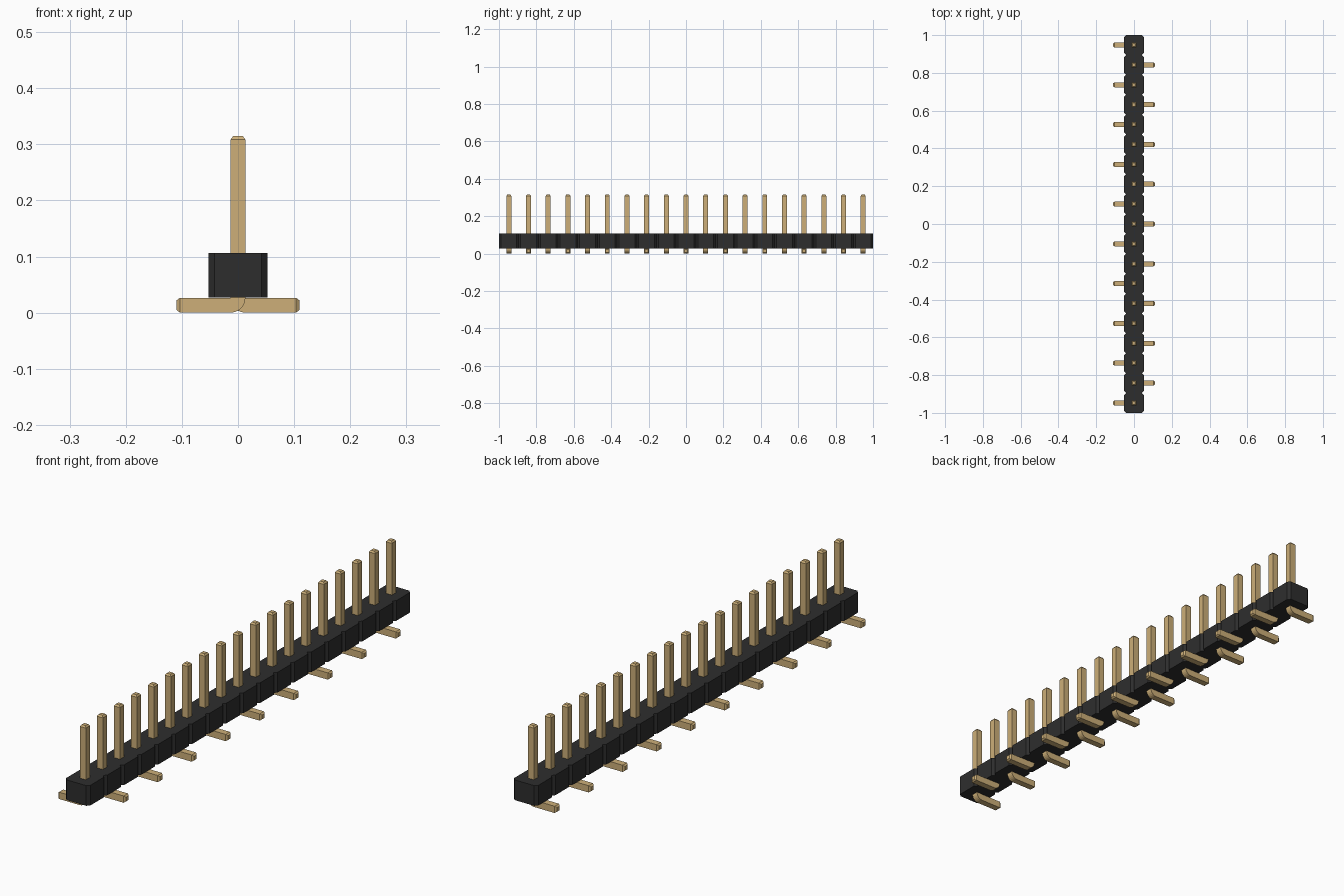
import bpy, bmesh
from math import sin, cos, pi

cube = bpy.data.objects.get("Cube")
if cube:
    bpy.data.objects.remove(cube, do_unlink=True)

COUNT = 19
PITCH = 2 / COUNT
HALF = PITCH / 2      # half width of a housing segment
CHAMFER = 0.0105
W = 0.0265            # pin thickness
TIP = 0.0065          # length of the tapered pin ends
REACH = 0.11          # how far a foot extends sideways
TOP = 0.315


def material(name, color):
    m = bpy.data.materials.new(name)
    m.use_nodes = True
    m.diffuse_color = (*color, 1)
    m.node_tree.nodes["Principled BSDF"].inputs["Base Color"].default_value = (*color, 1)
    return m


def add_object(name, bm, mat):
    bmesh.ops.recalc_face_normals(bm, faces=bm.faces)
    mesh = bpy.data.meshes.new(name)
    bm.to_mesh(mesh)
    bm.free()
    mesh.materials.append(mat)
    obj = bpy.data.objects.new(name, mesh)
    bpy.context.collection.objects.link(obj)
    return obj


black = material("black plastic", (0.027, 0.027, 0.027))
gold = material("gold metal", (0.61, 0.43, 0.19))


# Housing: notched outline extruded upward
def housing():
    inner = HALF - CHAMFER
    side = [(inner, -1)]
    for i in range(COUNT):
        y = -1 + i * PITCH
        side += [(HALF, y + CHAMFER), (HALF, y + PITCH - CHAMFER), (inner, y + PITCH)]
    outline = side + [(-x, y) for x, y in reversed(side)]
    bm = bmesh.new()
    base = bm.faces.new([bm.verts.new((x, y, W + 0.0005)) for x, y in outline])
    top = bmesh.ops.extrude_face_region(bm, geom=[base], use_keep_orig=True)
    verts = [g for g in top["geom"] if isinstance(g, bmesh.types.BMVert)]
    bmesh.ops.translate(bm, verts=verts, vec=(0, 0, 0.079))
    add_object("housing", bm, black)


# Pin: square section swept from the upright tip, round the bend, to the foot tip
def pin(number, y, side):
    h = W / 2
    t = h * 0.62
    # each section: inner point, outer point (x, z) and half depth
    sections = [((t, TOP), (-t, TOP), t), ((h, TOP - TIP), (-h, TOP - TIP), h)]
    for k in range(7):
        a = k / 6 * pi / 2
        sections.append(((h, W), (h - W * cos(a), W - W * sin(a)), h))
    sections.append(((REACH - TIP, W), (REACH - TIP, 0), h))
    sections.append(((REACH, h + t), (REACH, h - t), t))

    bm = bmesh.new()
    inner_corner = [bm.verts.new((side * h, y + s * h, W)) for s in (-1, 1)]
    rings = []
    for (ix, iz), (ox, oz), d in sections:
        if (ix, iz) == (h, W):
            near = inner_corner
        else:
            near = [bm.verts.new((side * ix, y + s * d, iz)) for s in (-1, 1)]
        far = [bm.verts.new((side * ox, y + s * d, oz)) for s in (1, -1)]
        rings.append(near + far)
    for a, b in zip(rings, rings[1:]):
        for j in range(4):
            k = (j + 1) % 4
            corners = list(dict.fromkeys((a[j], a[k], b[k], b[j])))
            if len(corners) > 2:
                bm.faces.new(corners)
    bm.faces.new(rings[0])
    bm.faces.new(rings[-1])
    add_object(f"pin_{number + 1}", bm, gold)


housing()
for i in range(COUNT):
    pin(i, -1 + (i + 0.5) * PITCH, 1 if i % 2 else -1)
